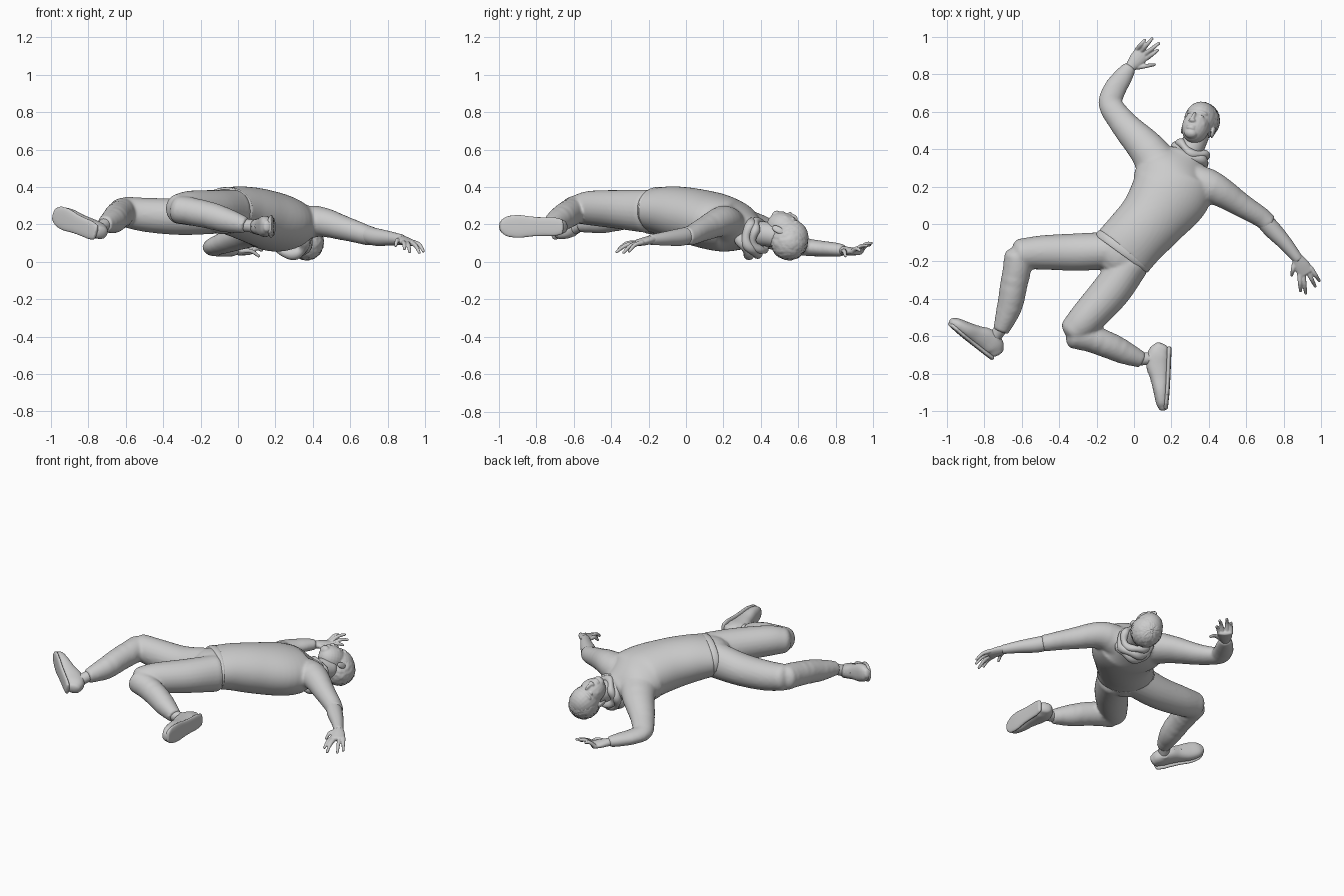
import bpy, bmesh, math, random
from mathutils import Vector, Matrix

if "Cube" in bpy.data.objects:
    bpy.data.objects.remove(bpy.data.objects["Cube"])
random.seed(4)
Z = Vector((0, 0, 1))


def finish(bm, name, voxel=0, smooth=6):
    bmesh.ops.recalc_face_normals(bm, faces=bm.faces)
    me = bpy.data.meshes.new(name)
    bm.to_mesh(me)
    bm.free()
    for p in me.polygons:
        p.use_smooth = True
    ob = bpy.data.objects.new(name, me)
    bpy.context.collection.objects.link(ob)
    if voxel:
        m = ob.modifiers.new("blend", 'REMESH')
        m.mode, m.voxel_size, m.use_smooth_shade = 'VOXEL', voxel, True
        if smooth:
            s = ob.modifiers.new("soften", 'SMOOTH')
            s.factor, s.iterations = 0.5, smooth
    return ob


def spline(pts, n):
    P = [Vector(p) for p in pts]
    P = [P[0] * 2 - P[1]] + P + [P[-1] * 2 - P[-2]]
    out = []
    for i in range(1, len(P) - 2):
        a, b, c, d = P[i - 1:i + 3]
        for k in range(n):
            t = k / n
            out.append(0.5 * (2 * b + (c - a) * t + (2 * a - 5 * b + 4 * c - d) * t * t
                              + (3 * b - a - 3 * c + d) * t ** 3))
    return out + [P[-2]]


def loft(bm, pts, ref=Z, n=6, seg=24, caps=(0.6, 0.6), power=1.0, fold=0.0):
    """Smooth tube through (x, y, z, half width[, half height]) points."""
    pts = [p if len(p) == 5 else (*p, p[3]) for p in pts]
    S = spline(pts, n)
    C = [Vector(s[:3]) for s in S]
    rings = []
    for i, s in enumerate(S):
        t = (C[min(i + 1, len(C) - 1)] - C[max(i - 1, 0)]).normalized()
        side = t.cross(ref).normalized()
        up = side.cross(t)
        rings.append((C[i], s[3], s[4], side, up, t))
    def cap(r, sign, k):
        c, w, h, side, up, t = r
        return [(c + t * sign * k * min(w, h) * math.sin(a), w * math.cos(a), h * math.cos(a), side, up, t)
                for a in (0.35, 0.7, 1.05, 1.35, 1.5)]
    if caps[0]:
        rings = cap(rings[0], -1, caps[0])[::-1] + rings
    if caps[1]:
        rings += cap(rings[-1], 1, caps[1])
    prev = None
    for i, (c, w, h, side, up, t) in enumerate(rings):
        row = []
        for k in range(seg):
            a = 2 * math.pi * k / seg
            ca, sa = math.cos(a), math.sin(a)
            f = 1 + fold * math.sin(i * 1.9 + 2 * math.sin(a + i))
            row.append(bm.verts.new(c + side * math.copysign(abs(ca) ** power, ca) * w * f
                                    + up * math.copysign(abs(sa) ** power, sa) * h * f))
        if prev:
            for k in range(seg):
                bm.faces.new((prev[k], prev[(k + 1) % seg], row[(k + 1) % seg], row[k]))
        else:
            bm.faces.new(row[::-1])
        prev = row
    bm.faces.new(prev)


def ball(bm, M, loc, size, seg=24):
    mat = M @ Matrix.Translation(loc) @ Matrix.Diagonal((*size, 1))
    return bmesh.ops.create_uvsphere(bm, u_segments=seg, v_segments=seg // 2 + 2, radius=1, matrix=mat)['verts']


# shirt: torso and sleeves blended together
bm = bmesh.new()
loft(bm, [(-.06, -.15, .275, .172, .123), (.01, -.07, .266, .172, .138), (.10, .03, .244, .182, .15),
          (.195, .165, .212, .214, .153), (.222, .255, .187, .208, .138), (.27, .34, .155, .12, .09)],
     caps=(0, .5), seg=48)
loft(bm, [(.17, .25, .195, .13, .11), (.077, .39, .165, .102, .086), (-.058, .54, .108, .074, .06),
          (-.125, .64, .08, .064, .048), (-.105, .715, .071, .061, .043), (-.06, .785, .066, .052, .039),
          (-.027, .832, .062, .039, .034)], fold=.01)
loft(bm, [(.30, .22, .19, .11, .1), (.42, .195, .216, .088, .083), (.56, .11, .182, .066), (.68, .035, .145, .054),
          (.72, .0, .136, .05)], caps=(.6, .1), fold=.01)
finish(bm, "shirt", .009)

# hem band of the shirt
bm = bmesh.new()
loft(bm, [(-.068, -.161, .275, .17, .121), (-.06, -.15, .275, .174, .125), (-.052, -.14, .274, .17, .123)],
     caps=(0, 0), n=4, seg=48)
finish(bm, "shirt_hem")

# trousers: pelvis, thighs and shins
bm = bmesh.new()
loft(bm, [(-.02, -.10, .27, .15, .112), (-.07, -.165, .268, .16, .12), (-.095, -.205, .255, .12, .112)])
loft(bm, [(-.10, -.14, .265, .1, .115), (-.30, -.15, .243, .1, .1), (-.48, -.152, .25, .092),
          (-.605, -.16, .267, .082)])
loft(bm, [(-.615, -.175, .265, .078), (-.637, -.30, .25, .074), (-.668, -.45, .22, .067), (-.712, -.57, .20, .043)],
     caps=(.6, .1), fold=.018)
loft(bm, [(-.02, -.215, .27, .1, .115), (-.125, -.36, .28, .104), (-.255, -.505, .287, .093),
          (-.32, -.572, .282, .08)])
loft(bm, [(-.317, -.592, .28, .074), (-.20, -.622, .26, .073), (-.07, -.678, .225, .066), (.04, -.727, .195, .044)],
     caps=(.6, .1), fold=.018)
finish(bm, "trousers", .009, 5)

# right forearm below the sleeve
bm = bmesh.new()
loft(bm, [(.68, .035, .147, .045), (.74, -.03, .132, .047), (.81, -.105, .125, .038), (.875, -.185, .118, .028)])
finish(bm, "right_forearm")


def hand(name, wrist, knuckles, tips, thumb):
    bm = bmesh.new()
    w, k = Vector(wrist), Vector(knuckles)
    d = (k - w).normalized()
    s = d.cross(Z).normalized()
    loft(bm, [(*w, .029, .024), (*w.lerp(k, .5), .042, .022), (*k, .045, .017)], seg=16)
    paths = [(k + s * off - d * .012, Vector(t)) for off, t in zip((-.035, -.012, .012, .034), tips)]
    paths.append((w.lerp(k, .25) + s * .03 * thumb[3], Vector(thumb[:3])))
    for a, b in paths:
        m = a.lerp(b, .55) + Z * .014
        loft(bm, [(*a, .0135), (*m, .0115), (*b, .008)], seg=10, n=4)
    finish(bm, name, .004, 3)


hand("right_hand", (.87, -.178, .12), (.92, -.262, .1),
     [(.992, -.305, .055), (.97, -.335, .048), (.918, -.372, .052), (.89, -.36, .068)], (.843, -.275, .085, 1))
hand("left_hand", (-.02, .838, .06), (.05, .918, .052),
     [(.058, .985, .09), (.098, .993, .10), (.135, .968, .085), (.128, .93, .06)], (.112, .852, .03, 1))


# shoes: upper plus flat sole, built along the sole line
def shoe(name, heel, toe, up, ankle):
    heel, toe, ankle = Vector(heel), Vector(toe), Vector(ankle)
    d = toe - heel
    up = Vector(up)
    up = (up - d * up.dot(d) / d.length_squared).normalized()
    bm = bmesh.new()
    prof = [(.05, .036, .044), (.16, .045, .06), (.32, .046, .062), (.5, .049, .05), (.7, .057, .04),
            (.87, .05, .032), (.96, .031, .023)]
    loft(bm, [(*(heel + d * t + up * (h + .008)), w, h) for t, w, h in prof], ref=up, power=.85)
    top = heel + d * .22 + up * .08
    loft(bm, [(*top, .042), (*(top + up * .04), .039)], caps=(.3, .1), n=3)
    finish(bm, name + "_upper", .005, 5)
    bm = bmesh.new()
    loft(bm, [(*(heel + d * t + up * (.013 + .02 * max(0, t - .65))), w + .005, .013) for t, w, h in prof],
         ref=up, power=.8)
    finish(bm, name + "_sole", .005, 4)
    bm = bmesh.new()
    loft(bm, [(*ankle, .034), (*(top + up * .02), .034)], n=4)
    finish(bm, name + "_sock")
    # laces across the instep
    bm = bmesh.new()
    s = d.cross(up).normalized()
    for t, h in ((.42, .12), (.49, .108), (.56, .1)):
        c = heel + d * t + up * h
        loft(bm, [(*(c - s * .028 - up * .012), .005), (*c, .005), (*(c + s * .028 - up * .012), .005)],
             ref=up, seg=8, n=3)
    finish(bm, name + "_laces")


shoe("left_shoe", (-.757, -.733, .152), (-1.002, -.543, .258), (.3, .9, .1), (-.705, -.55, .205))
shoe("right_shoe", (.202, -.645, .187), (.187, -1.0, .19), (-1, 0, 0), (.03, -.722, .197))

# head frame: x = side, y = face direction, z = crown
U = Vector((.29, .84, -.44)).normalized()
F = Vector((-.26, .44, .86))
F = (F - U * F.dot(U)).normalized()
R = F.cross(U)
H = Matrix((R, F, U)).transposed().to_4x4()
H.translation = Vector((.348, .535, .145))

# head: skull, jaw, features blended
bm = bmesh.new()
for loc, size in [((0, -.012, .03), (.089, .107, .098)), ((0, .028, -.035), (.074, .078, .092)),
                  ((0, .066, -.1), (.036, .03, .026)), ((0, .1, -.022), (.012, .02, .034)),
                  ((0, .105, -.042), (.02, .018, .012)), ((0, .088, -.07), (.028, .02, .009)),
                  ((0, .087, -.083), (.025, .019, .009)), ((0, .072, .025), (.06, .025, .016))]:
    ball(bm, H, loc, size)
for sx in (-1, 1):
    ball(bm, H, (.085 * sx, -.018, -.03), (.009, .02, .034))
    ball(bm, H, (.04 * sx, .06, -.035), (.026, .026, .03))
    ball(bm, H, (.034 * sx, .085, .0), (.016, .012, .007))
finish(bm, "head", .004, 7)

# short curly hair
bm = bmesh.new()
verts = ball(bm, H, (0, -.026, .036), (.093, .1, .098), 64)
centre = H @ Vector((0, -.026, .036))
for v in verts:
    v.co += (v.co - centre).normalized() * random.uniform(-.003, .003)
finish(bm, "hair")

# neck
bm = bmesh.new()
loft(bm, [(.27, .33, .15, .07), (.31, .41, .15, .066), (.34, .48, .14, .064)])
finish(bm, "neck")

# crumpled hood around the neck
axis = Vector((.42, .88, .1)).to_track_quat('Z', 'Y').to_matrix().to_4x4()
for i, (c, big, small) in enumerate([((.312, .395, .138), .078, .022), ((.30, .366, .13), .085, .028),
                                     ((.285, .335, .122), .08, .03)]):
    bm = bmesh.new()
    M = Matrix.Translation(c) @ axis
    rows = []
    for a in range(48):
        A = 2 * math.pi * a / 48
        r = small * (1 + .15 * math.sin(5 * A + i * 2))
        lift = .012 * math.sin(3 * A + i)
        rows.append([bm.verts.new(M @ Vector(((big + r * math.cos(B)) * math.cos(A),
                                              (big + r * math.cos(B)) * math.sin(A),
                                              r * math.sin(B) + lift)))
                     for B in (2 * math.pi * b / 12 for b in range(12))])
    for a in range(48):
        for b in range(12):
            p, q = rows[a], rows[(a + 1) % 48]
            bm.faces.new((p[b], q[b], q[(b + 1) % 12], p[(b + 1) % 12]))
    finish(bm, f"hood_fold_{i + 1}")
